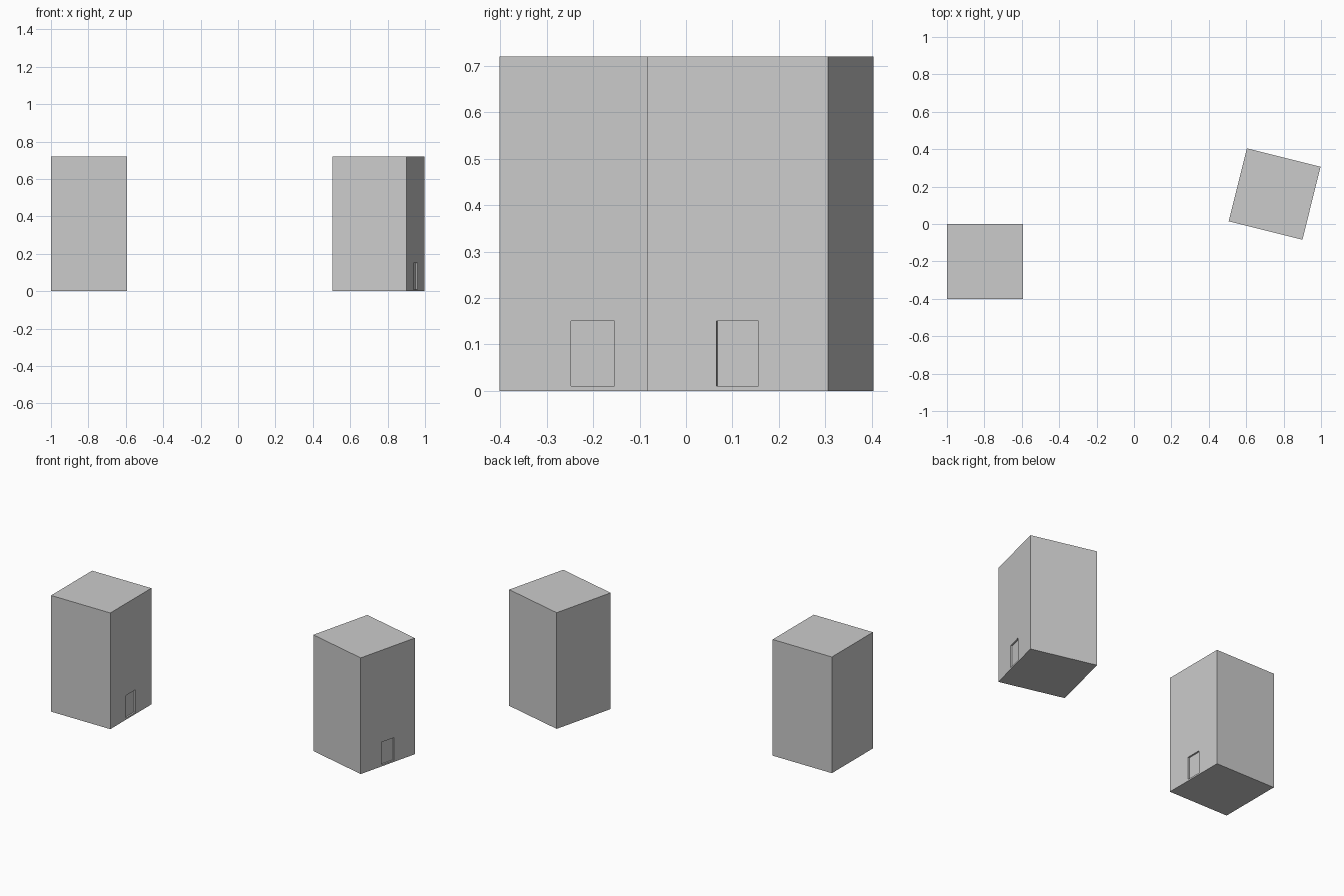
import bpy
import math

if "Cube" in bpy.data.objects:
    bpy.data.objects.remove(bpy.data.objects["Cube"])

WIDTH, DEPTH, HEIGHT = 0.406, 0.402, 0.72
DOOR_W, DOOR_Z0, DOOR_Z1, DOOR_DEPTH = 0.094, 0.01, 0.15, 0.01


def box(name, size, center, angle=0.0):
    bpy.ops.mesh.primitive_cube_add(size=1, location=center, rotation=(0, 0, angle))
    ob = bpy.context.object
    ob.name = name
    ob.scale = size
    bpy.ops.object.transform_apply(location=False, rotation=False, scale=True)
    return ob


def tower(name, x, y, angle):
    # Plain block
    block = box(name, (WIDTH, DEPTH, HEIGHT), (x, y, HEIGHT / 2), angle)

    # Shallow doorway recess in the middle of the right-hand face
    r = WIDTH / 2
    cutter = box(name + "_door_cutter",
                 (2 * DOOR_DEPTH, DOOR_W, DOOR_Z1 - DOOR_Z0),
                 (x + r * math.cos(angle), y + r * math.sin(angle),
                  (DOOR_Z0 + DOOR_Z1) / 2), angle)
    cutter.hide_render = True
    cutter.hide_set(True)
    mod = block.modifiers.new("doorway", 'BOOLEAN')
    mod.operation = 'DIFFERENCE'
    mod.solver = 'EXACT'
    mod.object = cutter


tower("left_tower", -0.797, -0.201, 0.0)
tower("right_tower", 0.752, 0.160, math.radians(-14))
